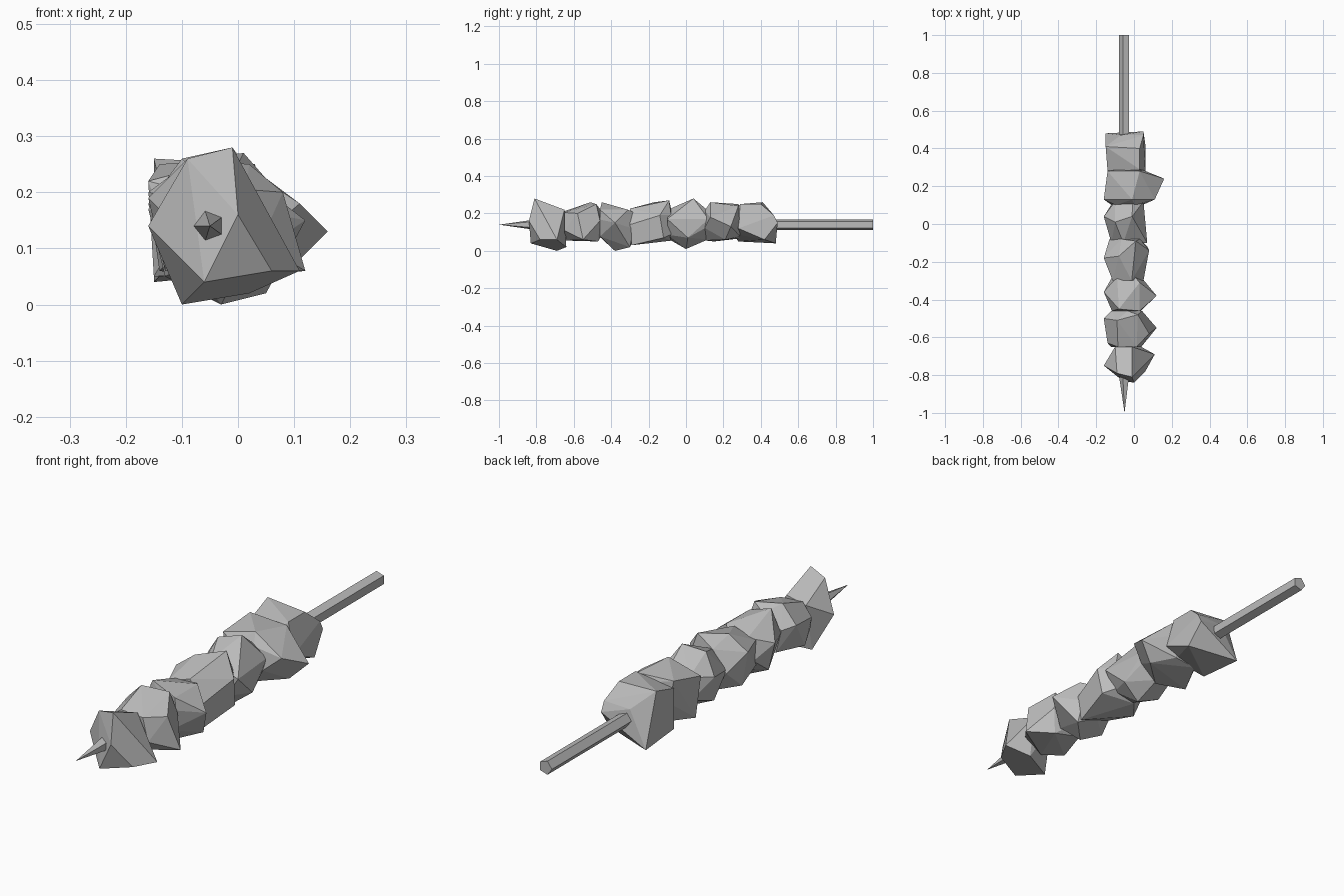
import bpy, bmesh, math
from mathutils import Matrix, Vector

cube = bpy.data.objects.get("Cube")
if cube:
    bpy.data.objects.remove(cube, do_unlink=True)

# One plain grey for everything
grey = bpy.data.materials.new("plain_grey")
grey.use_nodes = True
grey.diffuse_color = (0.5, 0.5, 0.5, 1)
shader = grey.node_tree.nodes["Principled BSDF"]
shader.inputs["Base Color"].default_value = grey.diffuse_color
shader.inputs["Roughness"].default_value = 0.9

AXIS_X, AXIS_Z = -0.05, 0.14


def finish(name, bm):
    bmesh.ops.recalc_face_normals(bm, faces=bm.faces)
    mesh = bpy.data.meshes.new(name)
    bm.to_mesh(mesh)
    bm.free()
    mesh.materials.append(grey)
    obj = bpy.data.objects.new(name, mesh)
    bpy.context.collection.objects.link(obj)
    return obj


def rod(name, sides, start, end, start_radius, end_radius):
    """Straight or tapered faceted rod lying along y."""
    bm = bmesh.new()
    place = (Matrix.Translation((AXIS_X, (start + end) / 2, AXIS_Z))
             @ Matrix.Rotation(-math.pi / 2, 4, "X")
             @ Matrix.Rotation(math.pi / 2, 4, "Z"))
    bmesh.ops.create_cone(bm, cap_ends=True, segments=sides, radius1=start_radius,
                          radius2=end_radius, depth=end - start, matrix=place)
    return finish(name, bm)


def chunk(name, front, back, radius, twist, corners):
    """Faceted lump: two small five-sided ends wrapped together with its
    protruding corners, given in hundredths of a unit."""
    bm = bmesh.new()
    for y, turn in ((front, twist), (back, twist + 36)):
        for i in range(5):
            a = math.radians(turn + i * 72)
            bm.verts.new((AXIS_X + 0.01 + radius * math.cos(a), y,
                          AXIS_Z + radius * math.sin(a)))
    for corner in corners:
        bm.verts.new(Vector(corner) / 100)
    hull = bmesh.ops.convex_hull(bm, input=bm.verts)
    loose = {g for g in hull["geom_interior"] + hull["geom_unused"]
             if isinstance(g, bmesh.types.BMVert)}
    bmesh.ops.delete(bm, geom=list(loose), context="VERTS")
    # Merge nearly coplanar triangles into larger cut facets
    bmesh.ops.dissolve_limit(bm, angle_limit=math.radians(6),
                             verts=bm.verts, edges=bm.edges)
    return finish(name, bm)


# Skewer with pointed tip
rod("skewer_shaft", 5, -0.8, 1.0, 0.03, 0.03)
rod("skewer_tip", 5, -1.0, -0.8, 0.0, 0.03)

# Meat chunks from tip to handle
chunk("meat_chunk_tip", -0.79, -0.66, 0.06, 10, [
    (-1, -81, 28), (-9, -79, 26), (-16, -75, 14), (-6, -83, 4), (0, -84, 16),
    (6, -78, 6), (11, -69, 6), (-1, -65, 22), (-10, -69, 0), (2, -64, 2),
    (-10, -65, 20)])
chunk("meat_chunk_second", -0.65, -0.46, 0.085, 50, [
    (-16, -50, 19), (-14, -63, 17), (-9, -51, 26), (2, -48, 25),
    (12, -55, 6), (8, -58, 20), (-13, -60, 6), (3, -47, 5)])
chunk("meat_chunk_third", -0.46, -0.28, 0.08, 20, [
    (-16, -36, 17), (-8, -45, 26), (3, -31, 22), (12, -38, 15),
    (-3, -38, 0), (5, -30, 2), (-13, -36, 5), (3, -46, 22)])
chunk("meat_chunk_middle", -0.3, -0.08, 0.09, 0, [
    (-16, -18, 20), (-8, -17, 26), (1, -9, 27), (8, -14, 19),
    (4, -29, 3), (-14, -17, 6), (7, -12, 7), (-13, -26, 13)])
chunk("meat_chunk_fifth", -0.1, 0.12, 0.08, 30, [
    (-16, 4, 18), (-1, 4, 28), (7, -10, 17), (5, 12, 17),
    (-2, 0, 1), (-13, 0, 6), (-10, 1, 26), (6, 1, 7)])
chunk("meat_chunk_sixth", 0.1, 0.29, 0.085, 60, [
    (16, 24, 13), (11, 13, 18), (-16, 13, 22), (-14, 28, 25),
    (-1, 13, 26), (-15, 15, 5), (9, 21, 6), (3, 28, 24)])
chunk("meat_chunk_end", 0.25, 0.47, 0.055, 15, [
    (-15, 48, 4), (-15, 41, 26), (3, 40, 25), (5, 49, 15), (5, 47, 19),
    (6, 42, 6), (6, 28, 12), (-14, 28, 5), (-14, 28, 22), (3, 29, 25)])
